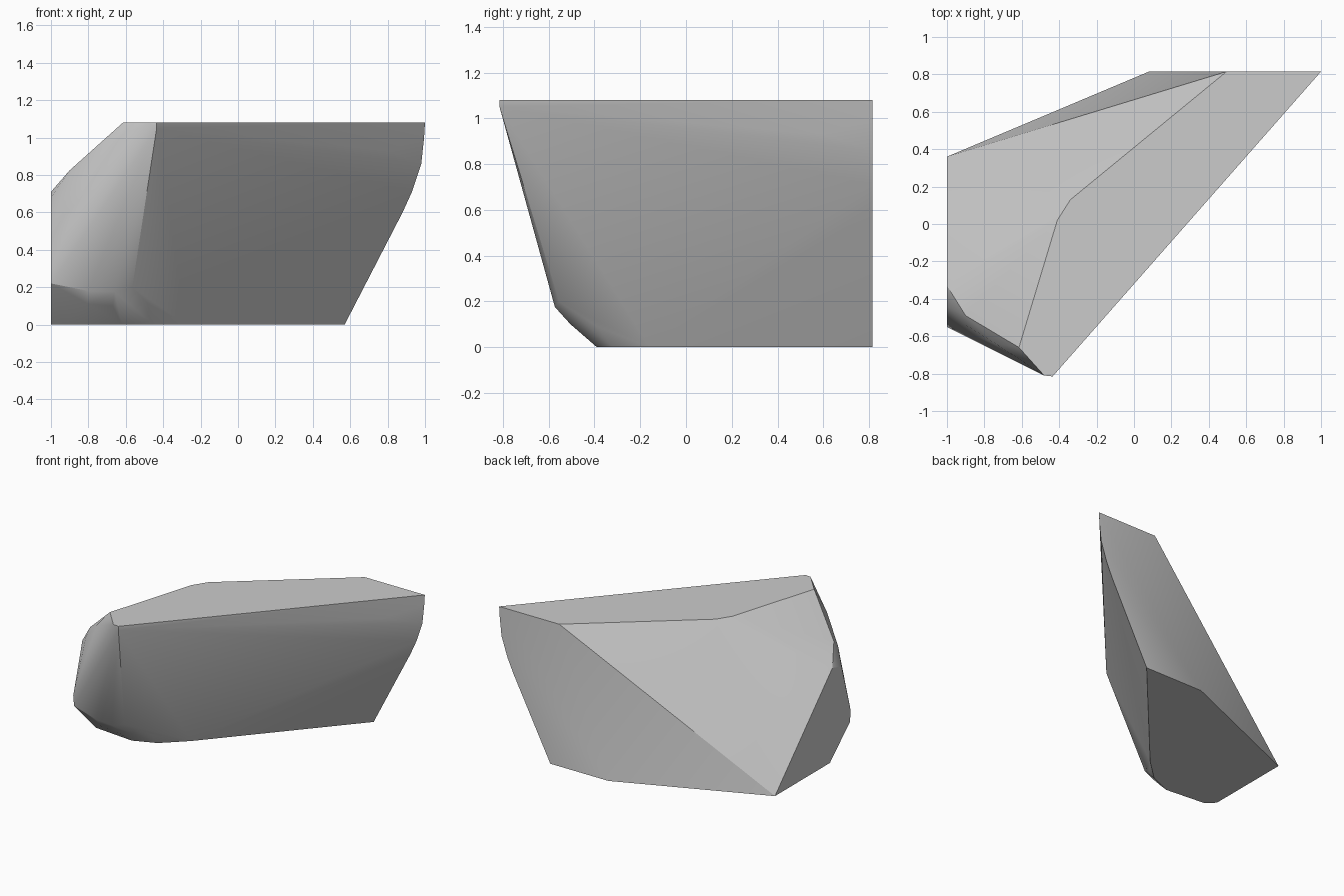
import bpy, bmesh, math

if "Cube" in bpy.data.objects:
    bpy.data.objects.remove(bpy.data.objects["Cube"])

# Cut top of the boulder (all at one height)
TOP_Z = 1.08
top_outline = [(-0.48, -0.81), (-0.435, -0.815), (1.0, 0.815), (0.495, 0.815),
               (-0.34, 0.13), (-0.41, 0.02), (-0.615, -0.66)]

# Flat base outline
base_outline = [(0.08, 0.815), (0.57, 0.815), (-0.28, -0.16), (-0.45, -0.32),
                (-0.62, -0.39), (-0.94, -0.36), (-1.0, -0.30), (-1.0, 0.36)]

# Flat left end, upper left corner, lower front chamfer, right rim bevel
left_end = [(-1, -0.33, 0.71), (-1, -0.44, 0.68), (-1, -0.55, 0.30), (-1, -0.54, 0.22)]
upper_left = [(-0.9, -0.49, 0.825), (-0.9, -0.54, 0.77), (-0.74, -0.64, 0.94)]
lower_front = [(-0.8, -0.565, 0.18), (-0.66, -0.573, 0.175), (-0.565, -0.555, 0.20),
               (-0.8, -0.51, 0.11), (-0.67, -0.505, 0.10), (-0.46, -0.39, 0.09)]
right_rim = [(-0.435, -0.815, 1.05), (0.8, 0.6, 0.93), (0.98, 0.815, 0.86),
             (0.995, 0.815, 1.0), (0.93, 0.815, 0.71), (0.88, 0.815, 0.60)]

points = ([(x, y, TOP_Z) for x, y in top_outline] + [(x, y, 0) for x, y in base_outline]
          + left_end + upper_left + lower_front + right_rim)

# Wrap the corners in a convex faceted shell
bm = bmesh.new()
for p in points:
    bm.verts.new(p)
bmesh.ops.convex_hull(bm, input=bm.verts)
bmesh.ops.delete(bm, geom=[v for v in bm.verts if not v.link_faces], context='VERTS')
bmesh.ops.dissolve_limit(bm, angle_limit=math.radians(0.5), verts=bm.verts, edges=bm.edges)
bmesh.ops.recalc_face_normals(bm, faces=bm.faces)

mesh = bpy.data.meshes.new("boulder")
bm.to_mesh(mesh)
bm.free()
boulder = bpy.data.objects.new("boulder", mesh)
bpy.context.collection.objects.link(boulder)

# Soft shallow facets, crisp main edges
bpy.context.view_layer.objects.active = boulder
boulder.select_set(True)
bpy.ops.object.shade_smooth_by_angle(angle=math.radians(25))
